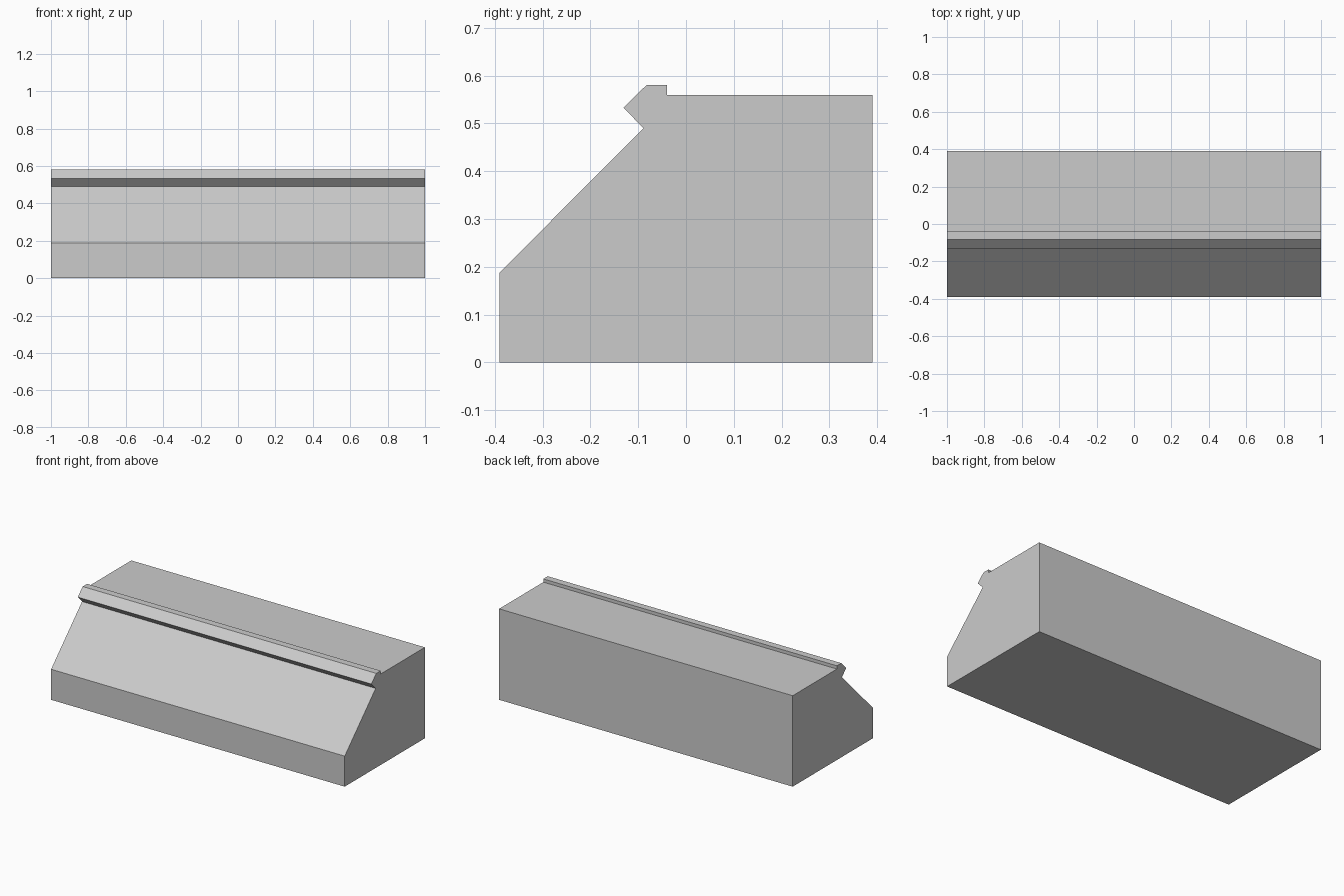
import bpy
import bmesh

cube = bpy.data.objects.get("Cube")
if cube:
    bpy.data.objects.remove(cube, do_unlink=True)

# Single plain grey
grey = bpy.data.materials.new("plain grey")
grey.use_nodes = True
colour = (0.6, 0.6, 0.6, 1)
grey.diffuse_color = colour
grey.node_tree.nodes["Principled BSDF"].inputs["Base Color"].default_value = colour

# Side outline (y, z): sloped front, hooked lip along the top edge
outline = [(-0.39, 0), (0.39, 0), (0.39, 0.56), (-0.04, 0.56), (-0.04, 0.58),
           (-0.083, 0.58), (-0.131, 0.533), (-0.089, 0.49), (-0.39, 0.188)]

# Extrude the outline along the full width
bm = bmesh.new()
end = bm.faces.new([bm.verts.new((-1, y, z)) for y, z in outline])
swept = bmesh.ops.extrude_face_region(bm, geom=[end])
moved = [v for v in swept["geom"] if isinstance(v, bmesh.types.BMVert)]
bmesh.ops.translate(bm, verts=moved, vec=(2, 0, 0))
bmesh.ops.recalc_face_normals(bm, faces=bm.faces)

mesh = bpy.data.meshes.new("sloped_block")
bm.to_mesh(mesh)
bm.free()
mesh.materials.append(grey)
block = bpy.data.objects.new("sloped_block", mesh)
bpy.context.collection.objects.link(block)
